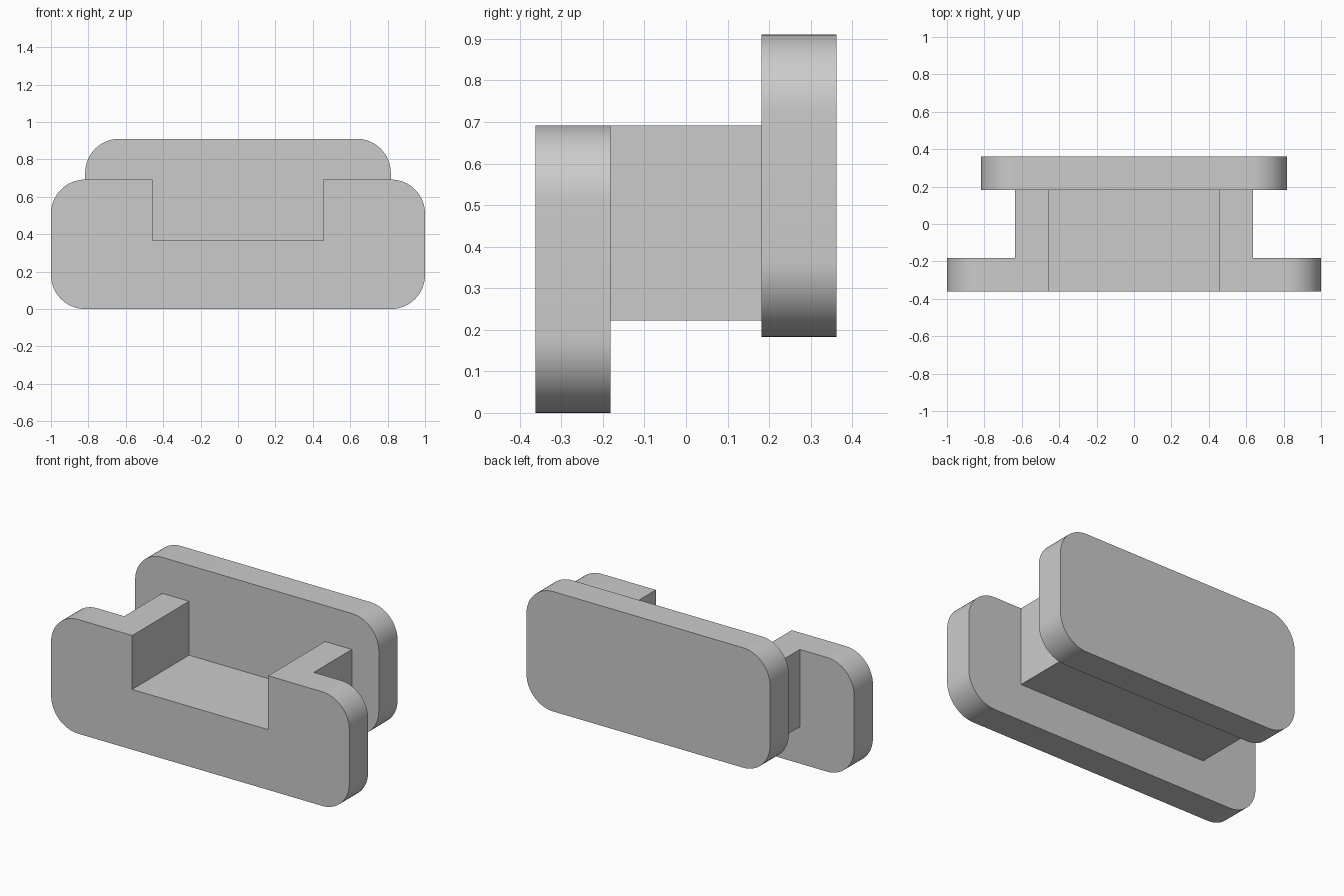
import bpy
import bmesh
from math import cos, sin, pi, radians

old = bpy.data.objects.get("Cube")
if old:
    bpy.data.objects.remove(old, do_unlink=True)

grey = bpy.data.materials.new("light grey")
grey.use_nodes = True
grey.diffuse_color = (0.6, 0.6, 0.6, 1)
grey.node_tree.nodes["Principled BSDF"].inputs["Base Color"].default_value = (0.6, 0.6, 0.6, 1)

RADIUS = 0.182
STEPS = 16


def slab(name, half_width, z0, z1, y0, y1, radius=0):
    """Extrude a rectangle, optionally with rounded corners, along y."""
    outline = []
    corners = ((1, z1, 0), (-1, z1, 1), (-1, z0, 2), (1, z0, 3))
    for side, z, quarter in corners:
        cx = side * (half_width - radius)
        cz = z - radius if z == z1 else z + radius
        for i in range(STEPS + 1 if radius else 1):
            a = (quarter + i / STEPS) * pi / 2
            outline.append((cx + radius * cos(a), cz + radius * sin(a)))
    bm = bmesh.new()
    face = bm.faces.new([bm.verts.new((x, y0, z)) for x, z in outline])
    new = bmesh.ops.extrude_face_region(bm, geom=[face])["geom"]
    verts = [v for v in new if isinstance(v, bmesh.types.BMVert)]
    bmesh.ops.translate(bm, vec=(0, y1 - y0, 0), verts=verts)
    bmesh.ops.recalc_face_normals(bm, faces=bm.faces)
    mesh = bpy.data.meshes.new(name)
    bm.to_mesh(mesh)
    bm.free()
    mesh.materials.append(grey)
    obj = bpy.data.objects.new(name, mesh)
    bpy.context.collection.objects.link(obj)
    return obj


def combine(target, other, operation):
    """Apply a boolean and discard the other operand."""
    mod = target.modifiers.new(operation.title(), "BOOLEAN")
    mod.operation = operation
    mod.solver = "EXACT"
    mod.object = other
    bpy.ops.object.select_all(action="DESELECT")
    target.select_set(True)
    bpy.context.view_layer.objects.active = target
    bpy.ops.object.modifier_apply(modifier=mod.name)
    bpy.data.objects.remove(other, do_unlink=True)


# Wide front plate joined to the connecting block
body = slab("slotted_clip_body", 1, 0, 0.692, -0.362, -0.182, RADIUS)
block = slab("connecting_block", 0.636, 0.222, 0.692, -0.25, 0.26)
combine(body, block, "UNION")

# Square channel through the front plate and block
channel = slab("channel_cutter", 0.456, 0.365, 1.2, -0.6, 0.5)
combine(body, channel, "DIFFERENCE")

# Raised back plate closes the channel
back = slab("back_plate", 0.817, 0.183, 0.91, 0.182, 0.362, RADIUS)
combine(body, back, "UNION")

bpy.ops.object.shade_smooth_by_angle(angle=radians(30))
